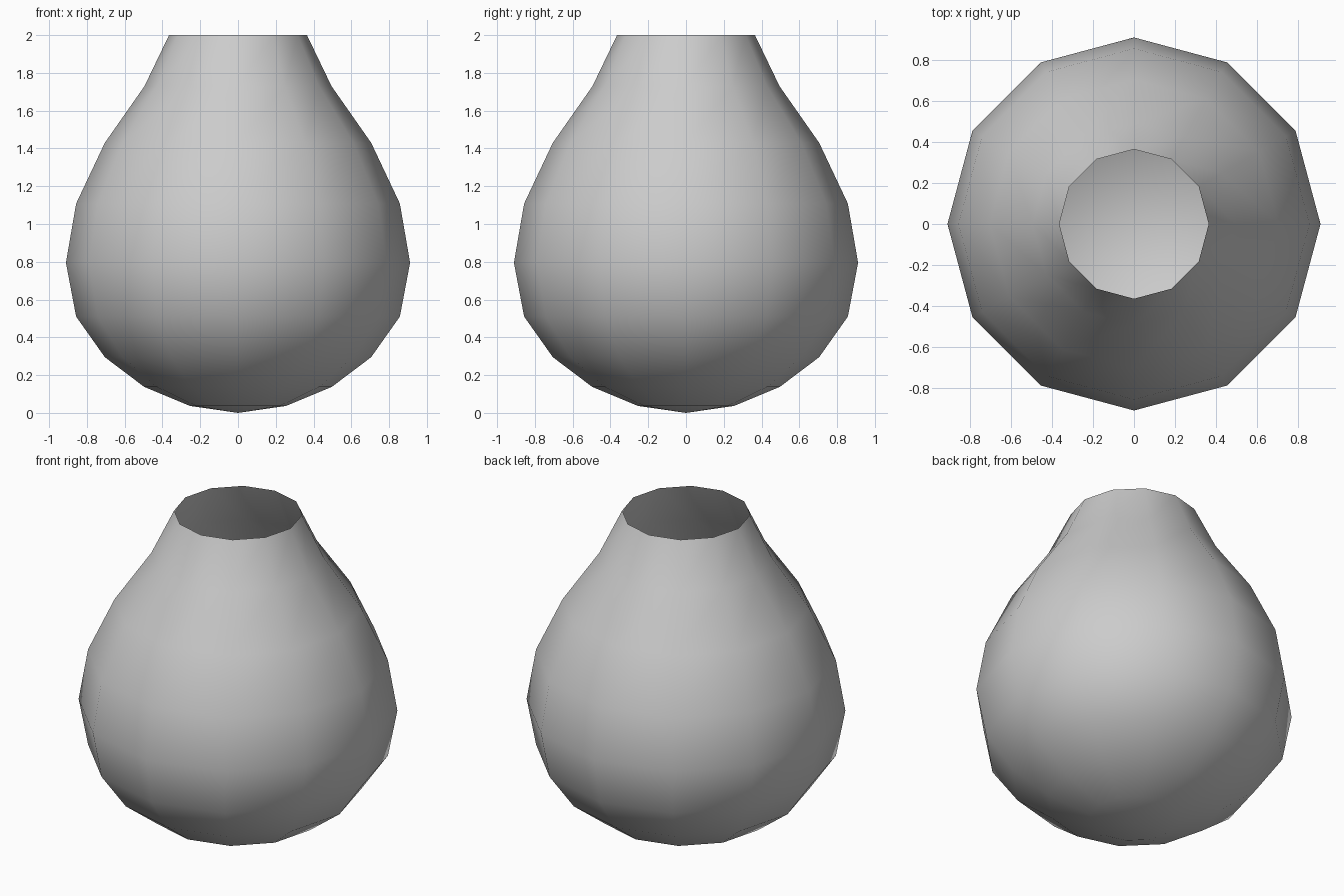
import bpy, bmesh
from math import cos, sin, pi

if "Cube" in bpy.data.objects:
    bpy.data.objects.remove(bpy.data.objects["Cube"])

SIDES = 12
# Profile from bottom to rim: (radius, height)
PROFILE = [(0.255, 0.037), (0.497, 0.138), (0.705, 0.295), (0.857, 0.51),
           (0.911, 0.795), (0.857, 1.108), (0.705, 1.43), (0.495, 1.73),
           (0.365, 2.0)]

bm = bmesh.new()
rings = [[bm.verts.new((r * cos(2 * pi * i / SIDES), r * sin(2 * pi * i / SIDES), z))
          for i in range(SIDES)] for r, z in PROFILE]

# Rounded bottom closes to a point
tip = bm.verts.new((0, 0, 0))
for i in range(SIDES):
    bm.faces.new((tip, rings[0][(i + 1) % SIDES], rings[0][i]))

# Side bands, leaving the mouth open as a single thin shell
for low, high in zip(rings, rings[1:]):
    for i in range(SIDES):
        j = (i + 1) % SIDES
        bm.faces.new((low[i], low[j], high[j], high[i]))

for f in bm.faces:
    f.smooth = True

mesh = bpy.data.meshes.new("vase_body")
bm.to_mesh(mesh)
bm.free()
vase = bpy.data.objects.new("vase_body", mesh)
bpy.context.collection.objects.link(vase)
